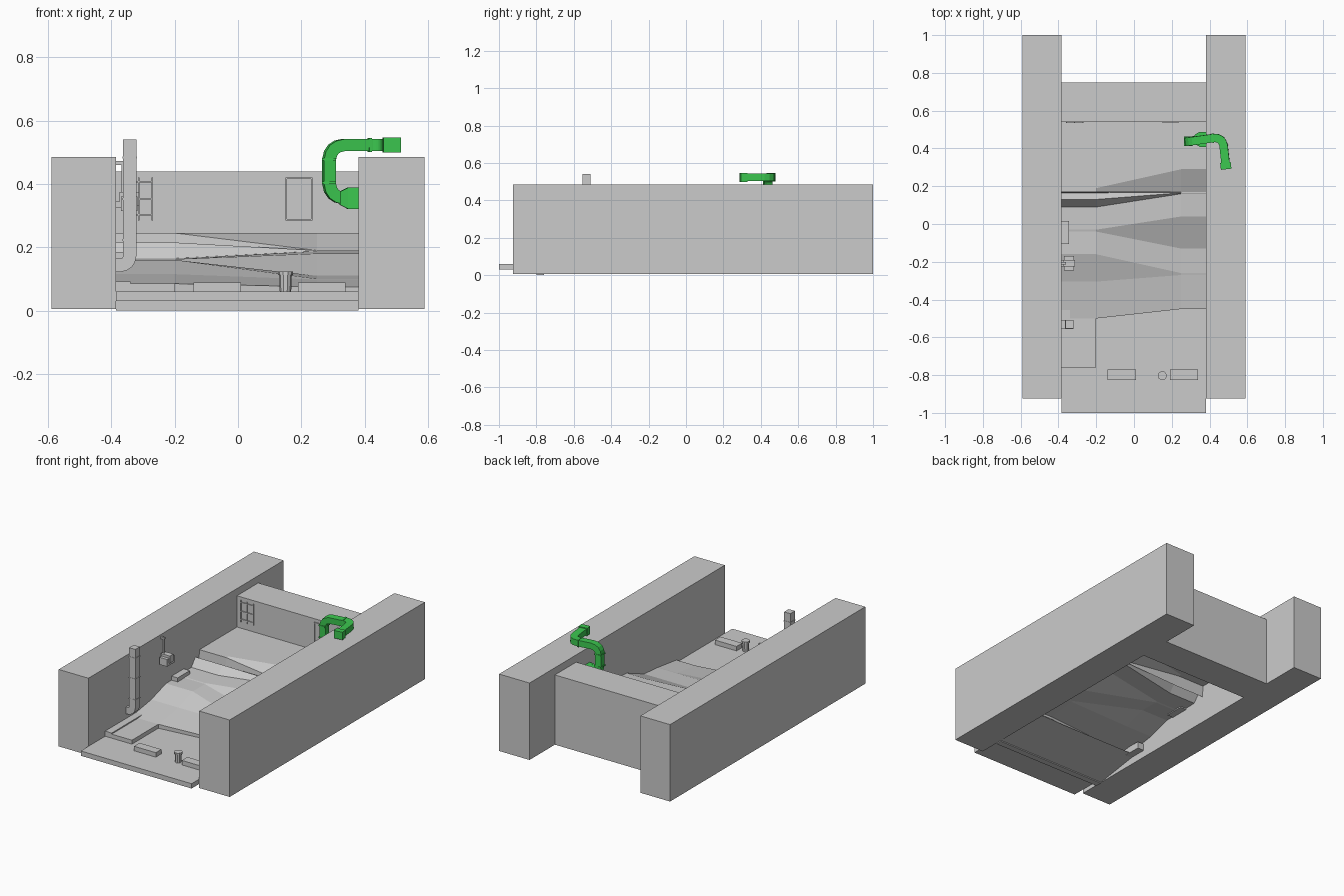
import bpy, bmesh, math
from mathutils import Vector, Matrix

if "Cube" in bpy.data.objects:
    bpy.data.objects.remove(bpy.data.objects["Cube"])


def mesh_object(name, verts, faces, mat=None):
    me = bpy.data.meshes.new(name)
    me.from_pydata([tuple(v) for v in verts], [], faces)
    bm = bmesh.new()
    bm.from_mesh(me)
    bmesh.ops.recalc_face_normals(bm, faces=bm.faces)
    bm.to_mesh(me)
    bm.free()
    ob = bpy.data.objects.new(name, me)
    bpy.context.collection.objects.link(ob)
    if mat:
        me.materials.append(mat)
    return ob


def box(name, x0, x1, y0, y1, z0, z1, mat=None):
    v = [(x, y, z) for x in (x0, x1) for y in (y0, y1) for z in (z0, z1)]
    f = [(0, 1, 3, 2), (4, 6, 7, 5), (0, 4, 5, 1), (2, 3, 7, 6), (0, 2, 6, 4), (1, 5, 7, 3)]
    return mesh_object(name, v, f, mat)


def cylinder(name, center, r1, r2, z0, z1, n=10):
    v = [(center[0] + r * math.cos(2 * math.pi * i / n),
          center[1] + r * math.sin(2 * math.pi * i / n), z)
         for r, z in ((r1, z0), (r2, z1)) for i in range(n)]
    f = [(i, (i + 1) % n, n + (i + 1) % n, n + i) for i in range(n)]
    return mesh_object(name, v, f + [tuple(range(n)), tuple(range(n, 2 * n))])


def fillet(points, r, steps=4):
    """Round the inner corners of a polyline."""
    pts = [Vector(p) for p in points]
    out = [pts[0]]
    for a, p, b in zip(pts, pts[1:], pts[2:]):
        s, e = p + (a - p).normalized() * r, p + (b - p).normalized() * r
        for i in range(steps + 1):
            t = i / steps
            out.append((1 - t) ** 2 * s + 2 * t * (1 - t) * (p * 0.82 + (s + e) * 0.09) + t * t * e)
    return out + [pts[-1]]


def duct(name, path, side, w, h, mat=None, scales=None):
    """Sweep a rectangular section along a path."""
    side = Vector(side)
    n = len(path)
    dirs = [(path[min(i + 1, n - 1)] - path[max(i - 1, 0)]).normalized() for i in range(n)]
    verts, faces = [], []
    for i, (p, d) in enumerate(zip(path, dirs)):
        if i:
            side = dirs[i - 1].rotation_difference(d) @ side
        side = (side - d * side.dot(d)).normalized()
        up = d.cross(side)
        s = scales[i] if scales else 1
        verts += [p + side * (a * w / 2 * s) + up * (b * h / 2 * s)
                  for a, b in ((-1, -1), (1, -1), (1, 1), (-1, 1))]
        if i:
            k = 4 * i
            faces += [(k - 4 + j, k - 4 + (j + 1) % 4, k + (j + 1) % 4, k + j) for j in range(4)]
    return mesh_object(name, verts, faces + [(0, 1, 2, 3), tuple(range(4 * n - 4, 4 * n))], mat)


green = bpy.data.materials.new("green")
green.diffuse_color = (0.045, 0.58, 0.08, 1)
green.use_nodes = True
green.node_tree.nodes["Principled BSDF"].inputs["Base Color"].default_value = green.diffuse_color

# Side buildings and back wall
XL, XR = -0.385, 0.38
box("left_building", -0.59, XL, -0.925, 1.0, 0.005, 0.485)
box("right_building", XR, 0.59, -0.925, 1.0, 0.005, 0.485)
box("back_wall", XL, XR, 0.54, 0.75, 0.005, 0.44)

# Front pavement slab with lower lip
box("front_slab", XL, XR, -1.0, -0.76, 0.03, 0.06)
box("front_slab_base", XL, XR, -0.8, -0.76, 0.0, 0.03)

# Stepped road sheet: rows of (left y, left z, right y, right z)
rows = [(-0.50, 0.085, -0.45, 0.075), (-0.305, 0.115, -0.27, 0.098),
        (-0.16, 0.16, -0.26, 0.10), (-0.04, 0.16, -0.13, 0.11),
        (-0.03, 0.162, 0.04, 0.18), (0.09, 0.165, 0.16, 0.188),
        (0.13, 0.215, 0.165, 0.19), (0.165, 0.175, 0.168, 0.19),
        (0.17, 0.245, 0.17, 0.19), (0.19, 0.245, 0.29, 0.245),
        (0.54, 0.245, 0.54, 0.245)]
verts, faces = [], []
for i, (yl, zl, yr, zr) in enumerate(rows):
    verts += [(XL, yl, zl), (-0.2, yl, zl), (0.25, yr, zr), (XR, yr, zr)]
    if i:
        k = 4 * i
        faces += [(k - 4 + j, k - 3 + j, k + 1 + j, k + j) for j in range(3)]
mesh_object("road_surface", verts, faces)

# Lower court: sunken floor, back riser, raised left path, curb
mesh_object("court_floor",
            [(-0.2, -0.76, 0.06), (XR, -0.76, 0.06), (XR, -0.45, 0.06), (0.25, -0.45, 0.06),
             (-0.2, -0.5, 0.06), (-0.2, -0.5, 0.085), (0.25, -0.45, 0.075), (XR, -0.45, 0.075)],
            [(0, 1, 2, 3, 4), (4, 3, 6, 5), (3, 2, 7, 6)])
box("left_path", -0.34, -0.2, -0.76, -0.5, 0.06, 0.085)
box("left_curb", XL, -0.34, -0.76, -0.37, 0.05, 0.092)
mesh_object("court_underside", [(XL, -0.8, 0), (XR, -0.8, 0), (XR, -0.45, 0.055), (XL, -0.45, 0.055)],
            [(0, 1, 2, 3)])

# Low blocks and litter bin at the front
box("front_block_left", -0.14, 0.01, -0.825, -0.77, 0.06, 0.088)
box("front_block_right", 0.19, 0.34, -0.825, -0.77, 0.06, 0.088)
cylinder("bin_body", (0.15, -0.803), 0.018, 0.02, 0.06, 0.112)
cylinder("bin_rim", (0.15, -0.803), 0.024, 0.024, 0.112, 0.124)
box("wall_bench", XL, -0.343, -0.105, 0.015, 0.155, 0.185)

# Grey drain duct on the left wall with seams
duct("drain_duct", fillet([(XL, -0.532, 0.143), (-0.342, -0.532, 0.143), (-0.342, -0.532, 0.54)], 0.03),
     (0, 1, 0), 0.045, 0.042)
for z in (0.22, 0.35, 0.48):
    box("drain_seam", -0.365, -0.319, -0.556, -0.508, z, z + 0.006)

# Wall mounted unit hanging from a bracket
box("wall_unit", -0.37, -0.318, -0.245, -0.17, 0.315, 0.36)
box("wall_unit_lid", -0.375, -0.313, -0.225, -0.19, 0.33, 0.375)
box("bracket_rod", -0.368, -0.36, -0.212, -0.204, 0.36, 0.47)
box("bracket_arm", XL, -0.36, -0.214, -0.202, 0.46, 0.472)
box("bracket_foot", XL, -0.36, -0.225, -0.19, 0.325, 0.345)


# Window frames on the back wall
def window(name, x0, x1, z0, z1, bars, rail):
    t, y0, y1 = 0.005, 0.534, 0.542
    for i in range(bars + 2):
        x = x0 + (x1 - x0 - t) * i / (bars + 1)
        box(name + "_upright", x, x + t, y0, y1, z0, z1)
    for z in rail:
        box(name + "_rail", x0, x1, y0, y1, z, z + t)


window("left_window", -0.36, -0.268, 0.285, 0.42, 1, (0.30, 0.35, 0.405))
window("right_door", 0.15, 0.235, 0.285, 0.42, 0, (0.285, 0.415))

# Green bent duct from the right building up over its roof
path = fillet([(0.37, 0.45, 0.355), (0.288, 0.44, 0.355), (0.288, 0.436, 0.523),
               (0.469, 0.462, 0.523), (0.487, 0.30, 0.523)], 0.045)
duct("green_duct", path, (0, 1, 0), 0.044, 0.038, green)


def collar(name, a, b, side, w, h, s0=1.0, s1=1.0):
    duct(name, [Vector(a), Vector(b)], side, w, h, green, [s0, s1])


collar("wall_flare", (0.322, 0.447, 0.355), (0.348, 0.448, 0.355), (0, 1, 0), 0.08, 0.068, 0.62, 1)
collar("wall_flange", (0.348, 0.448, 0.355), (0.381, 0.448, 0.355), (0, 1, 0), 0.08, 0.068)
collar("outlet_flange", (0.484, 0.325, 0.523), (0.488, 0.29, 0.523), (1, 0, 0), 0.056, 0.048)
collar("riser_collar_low", (0.288, 0.437, 0.40), (0.288, 0.437, 0.408), (0, 1, 0), 0.05, 0.044)
collar("riser_collar_high", (0.288, 0.437, 0.474), (0.288, 0.437, 0.482), (0, 1, 0), 0.05, 0.044)
collar("top_collar", (0.412, 0.454, 0.523), (0.42, 0.455, 0.523), (0, 1, 0), 0.05, 0.044)
